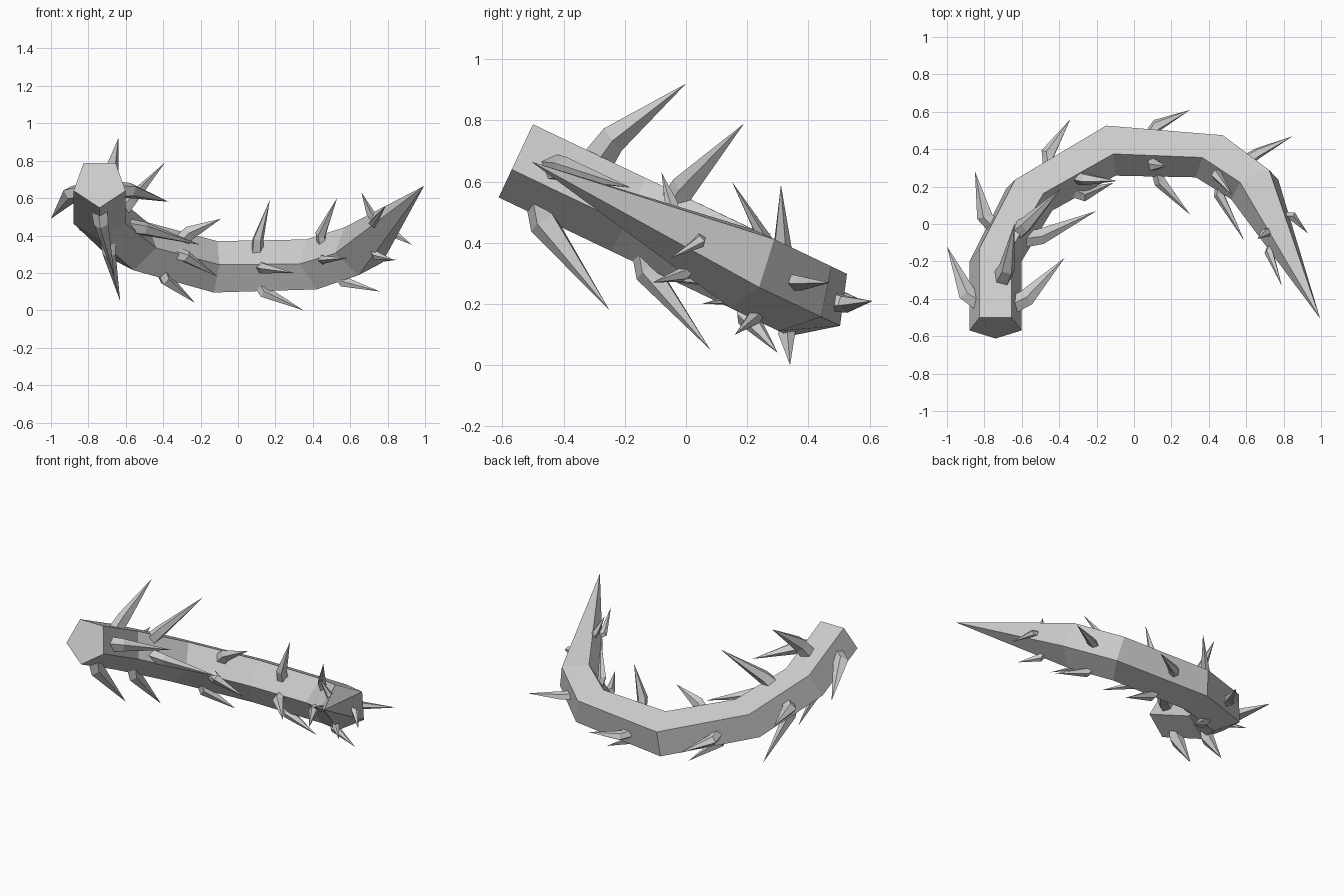
import bpy
import bmesh
from math import sin, cos, radians
from mathutils import Vector

if "Cube" in bpy.data.objects:
    bpy.data.objects.remove(bpy.data.objects["Cube"], do_unlink=True)

# One plain grey for the whole model
grey = bpy.data.materials.new("stem grey")
grey.use_nodes = True
colour = (0.6, 0.6, 0.6, 1)
grey.diffuse_color = colour
grey.node_tree.nodes["Principled BSDF"].inputs["Base Color"].default_value = colour

# The stem bends within a plane that tilts down towards the back
SIDEWAYS = Vector((1, 0, 0))
BACKWARD = Vector((0, 0.905, -0.425))
UP = Vector((0, 0.425, 0.905))
RADIUS = 0.146


def on_plane(x, y):
    return Vector((x, y, 0.68 - 0.477 * (y + 0.549)))


def outward(turn):
    """Direction to the outside of the bend for a heading in degrees."""
    return BACKWARD * sin(radians(turn)) - SIDEWAYS * cos(radians(turn))


def around(turn, angle):
    """Direction around the stem, measured from its upper side."""
    return UP * cos(radians(angle)) + outward(turn) * sin(radians(angle))


def finish(name, bm):
    bmesh.ops.recalc_face_normals(bm, faces=bm.faces)
    mesh = bpy.data.meshes.new(name)
    bm.to_mesh(mesh)
    bm.free()
    mesh.materials.append(grey)
    obj = bpy.data.objects.new(name, mesh)
    bpy.context.collection.objects.link(obj)
    return obj


def loft_to_tip(name, rings, tip):
    """Skin a stack of rings, cap the start and close it to a point."""
    bm = bmesh.new()
    loops = [[bm.verts.new(p) for p in ring] for ring in rings]
    point = bm.verts.new(tip)
    count = len(loops[0])
    bm.faces.new(loops[0])
    for low, high in zip(loops, loops[1:]):
        for i in range(count):
            j = (i + 1) % count
            bm.faces.new((low[i], low[j], high[j], high[i]))
    for i in range(count):
        bm.faces.new((loops[-1][i], loops[-1][(i + 1) % count], point))
    return finish(name, bm)


# Five-sided stem: ring position and heading
path = [(-0.74, -0.55, 0), (-0.74, -0.18, 0), (-0.56, 0.15, 28),
        (-0.13, 0.4, 77), (0.42, 0.365, 130), (0.645, 0.205, 155)]
centres = [on_plane(x, y) for x, y, turn in path]
turns = [turn for x, y, turn in path]
stem_tip = Vector((0.995, -0.505, 0.665))
sections = [[c + around(t, 36 + 72 * k) * RADIUS for k in range(5)]
            for c, t in zip(centres, turns)]
loft_to_tip("stem", sections, stem_tip)


def make_thorn(name, base, normal, tip, width, rise):
    """Short root growing out of the stem, then a bent spike."""
    lean = (tip - base).normalized()
    across = lean.cross(normal).normalized()
    bend = base + (tip - base) * 0.12 + normal * rise
    rings = []
    for centre, axis, size in ((base - normal * 0.03, normal, width),
                               (bend, (tip - bend).normalized(), width * 0.85)):
        along = across.cross(axis).normalized()
        rings.append([centre + (along * cos(radians(72 * k))
                                + across * sin(radians(72 * k)) * 0.8) * size
                      for k in range(5)])
    loft_to_tip(name, rings, tip)


# Thorns of each stem part: place along the part, then the point of the thorn
rows = (("upper", -20), ("inner", -80), ("outer", 80), ("lower", 180))
thorns = [
    [(0.58, -0.64, 0, 0.92), (0.3, -0.37, -0.18, 0.58),
     (0.33, -1, -0.12, 0.49), (0.3, -0.66, -0.25, 0.18)],
    [(0.35, -0.39, 0.19, 0.79), (0.36, -0.2, 0.07, 0.35),
     (0.45, -0.85, 0.28, 0.43), (0.25, -0.63, 0.08, 0.05)],
    [(0.5, -0.09, 0.23, 0.49), (0.4, -0.11, 0.22, 0.18),
     (0.4, -0.34, 0.56, 0.22), (0.35, -0.23, 0.3, 0.04)],
    [(0.45, 0.17, 0.31, 0.59), (0.5, 0.3, 0.05, 0.2),
     (0.38, 0.3, 0.61, 0.21), (0.43, 0.35, 0.34, 0)],
    [(0.4, 0.53, 0.15, 0.6), (0.5, 0.59, -0.09, 0.28),
     (0.5, 0.85, 0.47, 0.27), (0.5, 0.76, 0.16, 0.1)],
    [(0.35, 0.66, -0.08, 0.63), (0.4, 0.79, -0.33, 0.56),
     (0.27, 0.93, -0.05, 0.35), (0.22, 0.83, -0.11, 0.27)],
]
# The two rows on the inside of the bend slip downwards along the stem
slips = (0, 15, 28, 38, 32, 25)
ends = centres[1:] + [stem_tip]
headings = turns[1:] + turns[-1:]
for n, group in enumerate(thorns):
    for (row, angle), (place, *point) in zip(rows, group):
        turn = turns[n] + (headings[n] - turns[n]) * place
        slip = slips[n] if row in ("upper", "inner") else 0
        normal = around(turn, angle - slip)
        reach = RADIUS * 0.83
        if n == len(thorns) - 1:
            reach *= 1 - place
        base = centres[n].lerp(ends[n], place) + normal * reach
        rise = 0.035 if n == 0 and row == "upper" else 0.01
        make_thorn(f"{row}_thorn_{n + 1}", base, normal, Vector(point),
                   0.06 - 0.006 * n, rise)
